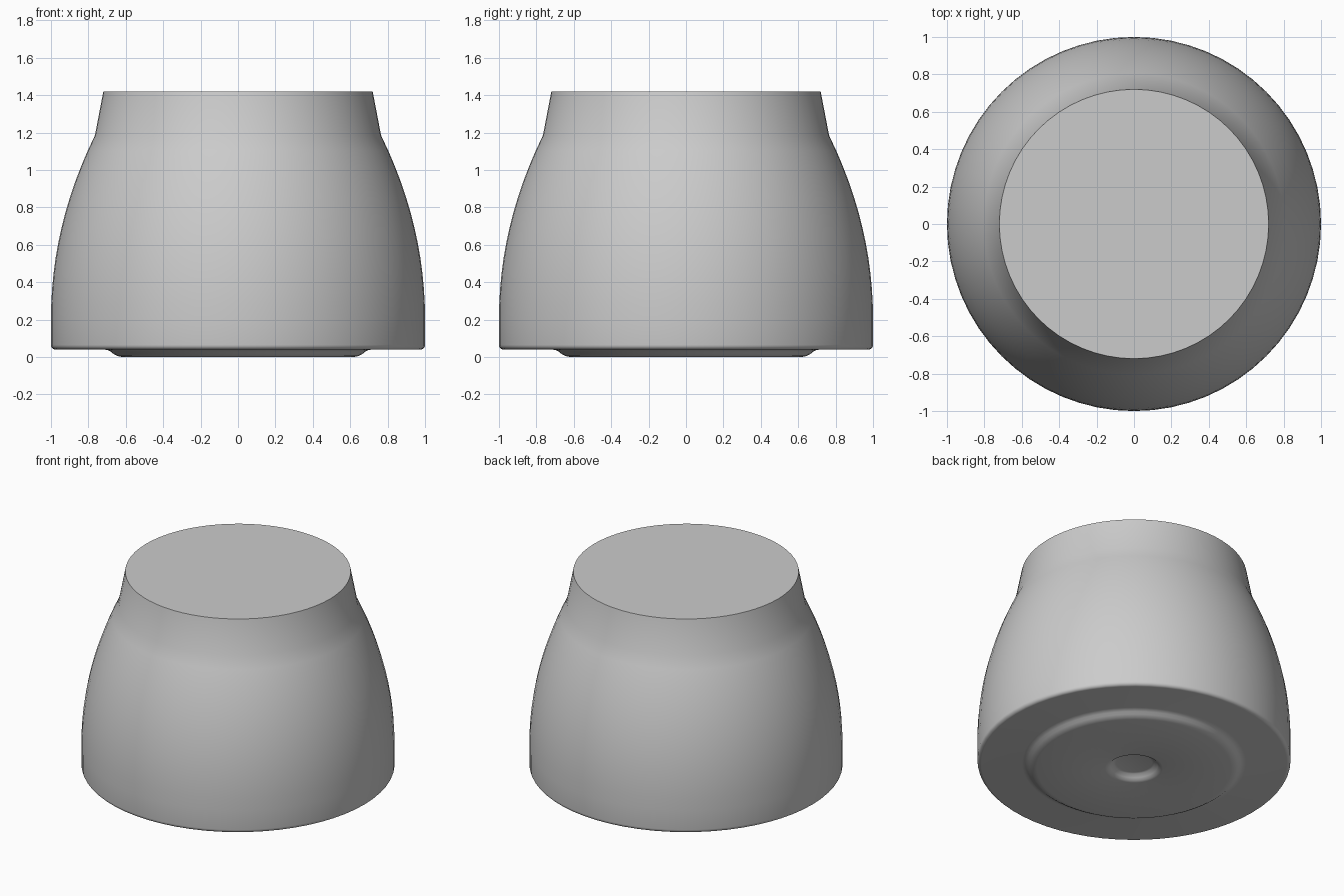
import bpy, bmesh, math

if "Cube" in bpy.data.objects:
    bpy.data.objects.remove(bpy.data.objects["Cube"])

SEGMENTS = 64


def lathe(name, profile):
    """Spin an (r, z) profile around z; points with r = 0 become poles."""
    bm = bmesh.new()
    rings = []
    for r, z in profile:
        count = 1 if r == 0 else SEGMENTS
        rings.append([bm.verts.new((r * math.cos(2 * math.pi * i / SEGMENTS),
                                    r * math.sin(2 * math.pi * i / SEGMENTS), z))
                      for i in range(count)])
    for a, b in zip(rings, rings[1:]):
        for i in range(SEGMENTS):
            j = (i + 1) % SEGMENTS
            if len(a) == 1:
                bm.faces.new((a[0], b[j], b[i]))
            else:
                bm.faces.new((a[i], a[j], b[j], b[i]))
    bm.faces.new(rings[-1])  # flat top cap
    bmesh.ops.recalc_face_normals(bm, faces=bm.faces)
    mesh = bpy.data.meshes.new(name)
    bm.to_mesh(mesh)
    bm.free()
    obj = bpy.data.objects.new(name, mesh)
    bpy.context.collection.objects.link(obj)
    bpy.context.view_layer.objects.active = obj
    obj.select_set(True)
    bpy.ops.object.shade_smooth_by_angle(angle=math.radians(30))
    return obj


# Underside: central dimple with a rounded rim, then the shallow foot
profile = [(0, 0.04), (0.115, 0.04), (0.13, 0.036), (0.15, 0.018),
           (0.165, 0.005), (0.185, 0), (0.62, 0), (0.645, 0.005),
           (0.665, 0.016), (0.68, 0.028), (0.695, 0.036), (0.715, 0.04)]

# Rounded lower corner of the body
corner = 0.025
for k in range(6):
    a = math.pi / 2 * k / 5
    profile.append((1 - corner + corner * math.sin(a),
                    0.04 + corner - corner * math.cos(a)))

# Domed wall curving in to the shoulder
for k in range(13):
    t = k / 12
    profile.append((1 - 0.235 * t ** 2.05, 0.2 + 0.985 * t))

# Tapered neck
profile.append((0.72, 1.42))

lathe("rounded_pot_body", profile)
